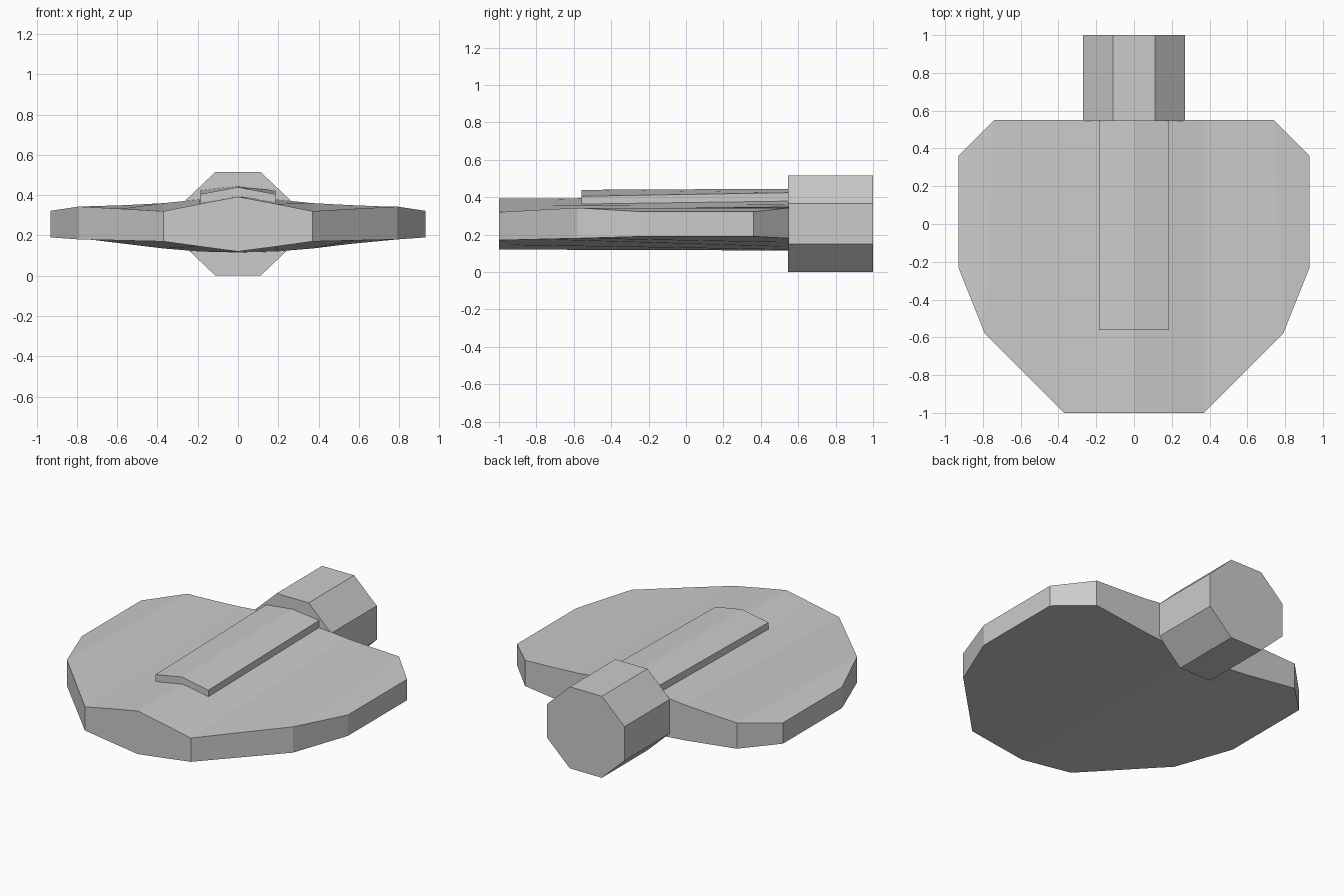
import bpy, bmesh, math

if "Cube" in bpy.data.objects:
    bpy.data.objects.remove(bpy.data.objects["Cube"])


def loft(name, sections):
    """Solid skin through equal-length closed loops, with capped ends."""
    bm = bmesh.new()
    rings = [[bm.verts.new(p) for p in s] for s in sections]
    for a, b in zip(rings, rings[1:]):
        for i in range(len(a)):
            j = (i + 1) % len(a)
            bm.faces.new((a[i], a[j], b[j], b[i]))
    bm.faces.new(rings[0])
    bm.faces.new(rings[-1])
    bmesh.ops.recalc_face_normals(bm, faces=bm.faces)
    mesh = bpy.data.meshes.new(name)
    bm.to_mesh(mesh)
    bm.free()
    obj = bpy.data.objects.new(name, mesh)
    bpy.context.collection.objects.link(obj)
    return obj


# Wide flat body: x front/back, y front/back, z bottom/top at both ends
stations = [
    # xf,  yf,    zb,   zt,    xb,  yb,  zb,    zt
    (0.00, -1.00, .120, .392, 0.00, .55, .115, .400),
    (0.19, -1.00, .145, .356, 0.19, .55, .120, .378),
    (0.37, -1.00, .170, .320, 0.37, .55, .135, .360),
    (0.58, -0.79, .175, .332, 0.56, .55, .158, .350),
    (0.79, -0.58, .180, .343, 0.74, .55, .180, .343),
    (0.93, -0.23, .190, .322, 0.93, .36, .190, .322),
]


def body_section(s, side):
    xf, yf, fb, ft, xb, yb, bb, bt = s
    return [(side * xf, yf, fb), (side * xf, yf, ft),
            (side * xb, yb, bt), (side * xb, yb, bb)]


loft("body", [body_section(s, -1) for s in reversed(stations[1:])]
     + [body_section(s, 1) for s in stations])

# Raised strip along the centre ridge
loft("center_strip", [
    [(x, -0.56, fb), (x, -0.56, ft), (x, 0.55, bt), (x, 0.55, bb)]
    for x, fb, ft, bb, bt in [(-.185, .36, .405, .376, .424),
                              (0, .39, .439, .397, .445),
                              (.185, .36, .405, .376, .424)]])

# Octagonal neck at the back
octagon = [(.27, .365), (.112, .515), (-.112, .515), (-.27, .365),
           (-.27, .15), (-.112, 0), (.112, 0), (.27, .15)]
loft("neck", [[(x, y, z) for x, z in octagon] for y in (.545, 1.0)])
